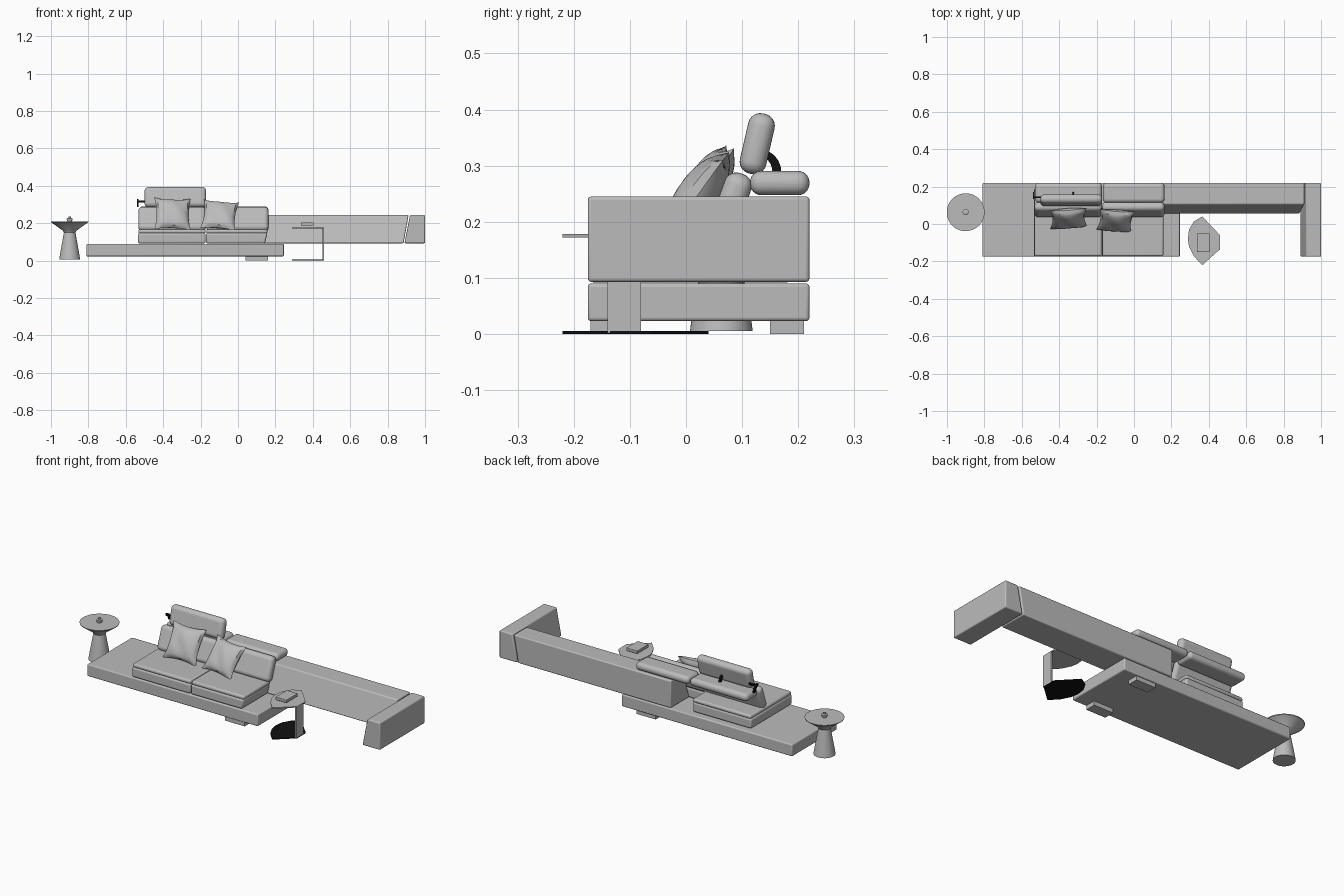
import bpy, bmesh, math
from mathutils import Matrix, Vector

cube = bpy.data.objects.get("Cube")
if cube:
    bpy.data.objects.remove(cube, do_unlink=True)


def material(name, value):
    m = bpy.data.materials.new(name)
    m.use_nodes = True
    colour = (value, value, value, 1)
    m.diffuse_color = colour
    m.node_tree.nodes["Principled BSDF"].inputs["Base Color"].default_value = colour
    return m


GREY = material("soft grey", 0.5)
BLACK = material("black metal", 0.005)


def finish(name, bm, mat=GREY, bevel=0, segments=3, smooth=True):
    bmesh.ops.recalc_face_normals(bm, faces=bm.faces)
    mesh = bpy.data.meshes.new(name)
    bm.to_mesh(mesh)
    bm.free()
    mesh.materials.append(mat)
    ob = bpy.data.objects.new(name, mesh)
    bpy.context.collection.objects.link(ob)
    if bevel:
        mod = ob.modifiers.new("rounded edges", "BEVEL")
        mod.width = bevel
        mod.segments = segments
        mod.limit_method = "ANGLE"
    if smooth:
        bpy.ops.object.select_all(action="DESELECT")
        ob.select_set(True)
        bpy.context.view_layer.objects.active = ob
        bpy.ops.object.shade_smooth_by_angle(angle=math.radians(35))
    return ob


def block(name, base, z0, z1, top=None, bevel=0.006, mat=GREY, segments=3):
    """Box from (x0, x1, y0, y1) at the bottom to a possibly different top."""
    bm = bmesh.new()
    rings = []
    for (x0, x1, y0, y1), z in ((base, z0), (top or base, z1)):
        rings.append([bm.verts.new((x, y, z)) for x, y in
                      ((x0, y0), (x1, y0), (x1, y1), (x0, y1))])
    low, high = rings
    bm.faces.new(low[::-1])
    bm.faces.new(high)
    for i in range(4):
        j = (i + 1) % 4
        bm.faces.new((low[i], low[j], high[j], high[i]))
    return finish(name, bm, mat, bevel, segments, bevel > 0)


def prism(name, points, axis, start, end, mat=GREY, smooth=False):
    """Extrude a flat outline along x or z."""
    place = (lambda p: (start, p[0], p[1])) if axis == "x" else (lambda p: (p[0], p[1], start))
    bm = bmesh.new()
    face = bm.faces.new([bm.verts.new(place(p)) for p in points])
    out = bmesh.ops.extrude_face_region(bm, geom=[face])
    step = Vector((end - start, 0, 0)) if axis == "x" else Vector((0, 0, end - start))
    bmesh.ops.translate(bm, vec=step,
                        verts=[v for v in out["geom"] if isinstance(v, bmesh.types.BMVert)])
    return finish(name, bm, mat, smooth=smooth)


def cushion(name, x0, x1, y, z, depth, height, tilt, bevel):
    """Rounded cushion along x, leaning back by tilt degrees."""
    w = (x1 - x0) / 2
    ob = block(name, (-w, w, -depth / 2, depth / 2), -height / 2, height / 2,
               bevel=bevel, segments=6)
    ob.location = ((x0 + x1) / 2, y, z)
    ob.rotation_euler.x = math.radians(-tilt)
    return ob


def lathe(name, profile, x, y, steps=48):
    bm = bmesh.new()
    verts = [bm.verts.new((r, 0, z)) for r, z in profile]
    edges = [bm.edges.new(pair) for pair in zip(verts, verts[1:])]
    bmesh.ops.spin(bm, geom=verts + edges, cent=(0, 0, 0), axis=(0, 0, 1),
                   angle=math.tau, steps=steps)
    bmesh.ops.remove_doubles(bm, verts=bm.verts, dist=0.0001)
    ob = finish(name, bm)
    ob.location = (x, y, 0)
    return ob


def pillow(name, location, size, tilt, yaw, roll):
    """Puffed square with pulled-in sides and pointed corners."""
    bm = bmesh.new()
    bmesh.ops.create_grid(bm, x_segments=16, y_segments=16, size=1)
    back = bmesh.ops.duplicate(bm, geom=bm.verts[:] + bm.edges[:] + bm.faces[:])
    back_verts = {g for g in back["geom"] if isinstance(g, bmesh.types.BMVert)}
    for v in bm.verts:
        u, w = v.co.x, v.co.y
        puff = ((1 - u * u) * (1 - w * w)) ** 0.45 * 0.034
        crease = 0.004 * math.sin(5 * u + 3 * w) * (1 - u * u) * (1 - w * w)
        pull = 0.12
        v.co = (u * (1 - pull * (1 - w * w) * u * u) * size / 2,
                -(puff + crease) if v not in back_verts else puff,
                w * (1 - pull * (1 - u * u) * w * w) * size / 2)
    bmesh.ops.remove_doubles(bm, verts=bm.verts, dist=0.0002)
    ob = finish(name, bm)
    ob.location = location
    ob.rotation_euler = [math.radians(a) for a in (-tilt, roll, yaw)]
    return ob


# Low platform with two feet
block("platform", (-0.81, 0.245, -0.175, 0.22), 0.023, 0.09)
for name, y in (("front_foot", -0.17), ("back_foot", 0.15)):
    block(name, (0.04, 0.16, y, y + 0.06), 0, 0.024, bevel=0)

# Long back bench and end arm with sloping inner sides
block("back_bench", (-0.06, 0.885, 0.055, 0.22), 0.093, 0.245,
      top=(-0.06, 0.912, 0.105, 0.22))
block("end_arm", (0.89, 1.0, -0.175, 0.22), 0.093, 0.245,
      top=(0.92, 1.0, -0.175, 0.22))

# Seats: a base and a thin soft top for each place
for side, x0, x1, back in (("right", -0.535, -0.173, 0.19), ("left", -0.171, 0.145, 0.06)):
    grow = 0.012 if side == "left" else 0
    block(side + "_seat_base", (x0, x1, -0.175, back), 0.092, 0.148,
          top=(x0, x1 + grow, -0.175, back), bevel=0.01)
    block(side + "_seat_top", (x0 + 0.002, x1 + grow, -0.172, back), 0.145, 0.167, bevel=0.009)

# Leaning back cushions and the flat bolsters behind them
for side, x0, x1 in (("right", -0.533, -0.172), ("left", -0.17, 0.163)):
    cushion(side + "_back_cushion", x0, x1, 0.077, 0.222, 0.05, 0.135, 20, 0.022)
    cushion(side + "_bolster", x0 + 0.004, x1, 0.167, 0.269, 0.106, 0.043, 0, 0.02)

# Raised headrest and its curved brackets
cushion("headrest", -0.5, -0.17, 0.127, 0.339, 0.048, 0.11, 13, 0.022)
arc = [math.radians(a) for a in range(0, 81, 10)]
outline = [(0.128 + 0.042 * math.cos(a), 0.288 + 0.042 * math.sin(a)) for a in arc]
outline += [(0.128 + 0.026 * math.cos(a), 0.288 + 0.03 * math.sin(a)) for a in reversed(arc)]
for name, x in (("outer_bracket", -0.541), ("inner_bracket", -0.33)):
    prism(name, outline, "x", x, x + 0.01, BLACK)
block("bracket_rod", (-0.541, -0.49, 0.138, 0.148), 0.312, 0.322, bevel=0, mat=BLACK)

# Loose pillows
pillow("right_pillow", (-0.35, 0.03, 0.25), 0.195, 30, 4, 2)
pillow("left_pillow", (-0.098, 0.018, 0.243), 0.188, 36, -4, 5)

# Round pedestal table with a small pot
lathe("pedestal_table", [(0, 0.005), (0.056, 0.005), (0.054, 0.02), (0.031, 0.15),
                         (0.036, 0.16), (0.1, 0.206), (0.101, 0.21), (0, 0.21)],
      -0.9, 0.063)
lathe("small_pot", [(0, 0.21), (0.012, 0.21), (0.016, 0.22), (0.016, 0.225),
                    (0.007, 0.228), (0.007, 0.235), (0, 0.235)], -0.9, 0.063, 24)

# C-shaped side table
leaf = [(0.365, 0.04), (0.46, -0.06), (0.46, -0.135), (0.365, -0.22),
        (0.32, -0.172), (0.294, -0.12), (0.288, -0.08), (0.294, -0.03), (0.32, 0.013)]
prism("side_table_base", leaf, "z", 0, 0.005, BLACK)
prism("side_table_top", leaf, "z", 0.172, 0.178)
block("side_table_post", (0.451, 0.46, -0.14, -0.08), 0.002, 0.176, bevel=0)
block("book", (0.336, 0.404, -0.15, -0.05), 0.188, 0.204, bevel=0.002)
